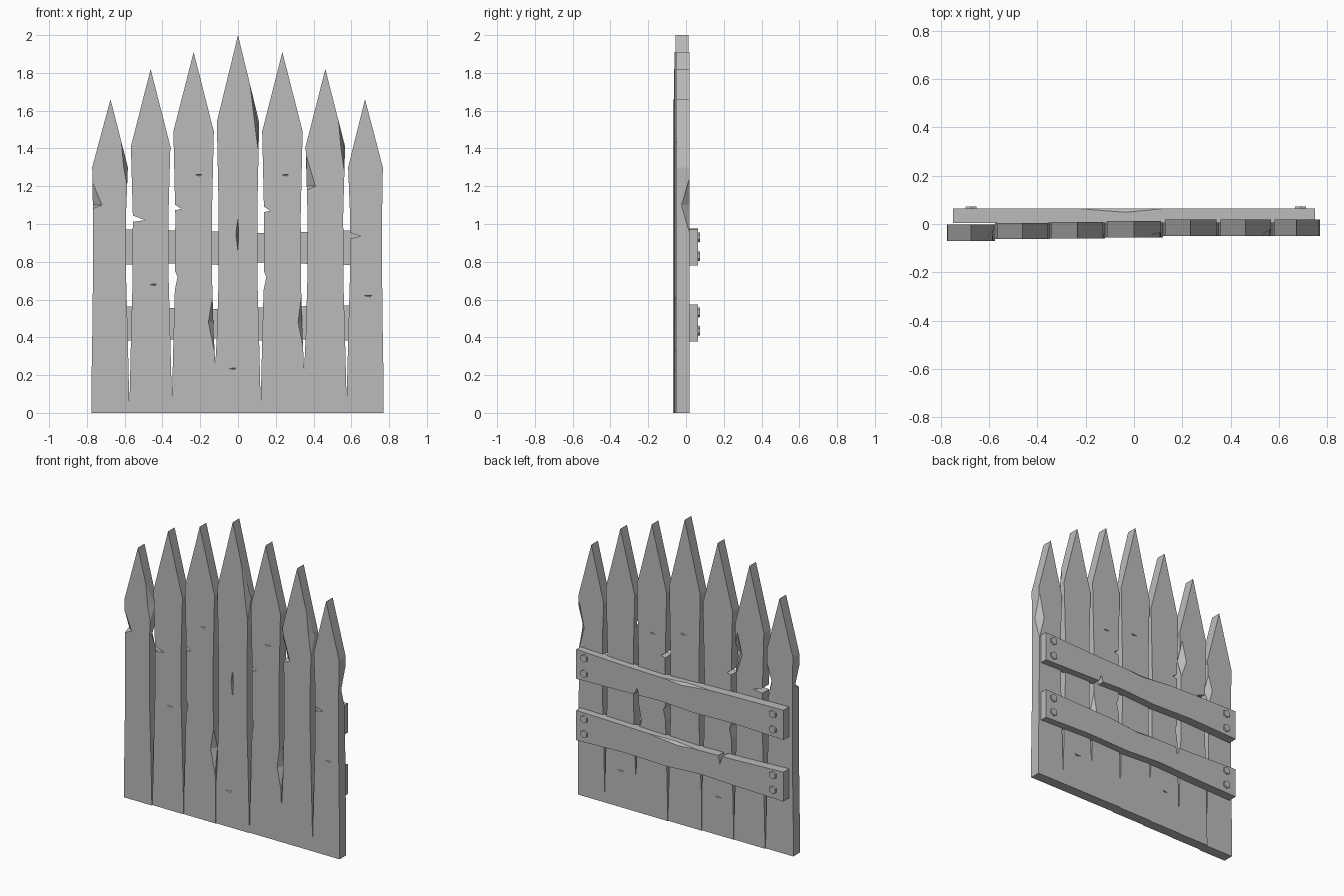
import bpy, bmesh
from math import pi
from mathutils import Matrix

if "Cube" in bpy.data.objects:
    bpy.data.objects.remove(bpy.data.objects["Cube"])

GREY = (0.5, 0.5, 0.5, 1)
wood = bpy.data.materials.new("weathered grey")
wood.use_nodes = True
wood.diffuse_color = GREY
wood.node_tree.nodes["Principled BSDF"].inputs["Base Color"].default_value = GREY


def finish(bm, name):
    bmesh.ops.recalc_face_normals(bm, faces=bm.faces)
    mesh = bpy.data.meshes.new(name)
    bm.to_mesh(mesh)
    bm.free()
    mesh.materials.append(wood)
    obj = bpy.data.objects.new(name, mesh)
    bpy.context.collection.objects.link(obj)
    return obj


def board(name, outline, front, back):
    """Extrude an (x, z) outline from front to back."""
    bm = bmesh.new()
    face = bm.faces.new([bm.verts.new((x, front, z)) for x, z in outline])
    new = bmesh.ops.extrude_face_region(bm, geom=[face])["geom"]
    verts = [v for v in new if isinstance(v, bmesh.types.BMVert)]
    bmesh.ops.translate(bm, verts=verts, vec=(0, back - front, 0))
    return finish(bm, name)


def carve(obj, points):
    """Cut the convex hull of some points out of a board."""
    bm = bmesh.new()
    for p in points:
        bm.verts.new(p)
    bmesh.ops.convex_hull(bm, input=bm.verts)
    cutter = finish(bm, "cutter")
    cutter.hide_render = True
    mod = obj.modifiers.new("carve", 'BOOLEAN')
    mod.object = cutter
    mod.solver = 'EXACT'
    bpy.context.view_layer.objects.active = obj
    bpy.ops.object.modifier_apply(modifier=mod.name)
    bpy.data.meshes.remove(cutter.data)


def notch(obj, a, b, tip):
    """Triangular cut through the whole thickness."""
    carve(obj, [(x, y, z) for x, z in (a, b, tip) for y in (-0.2, 0.2)])


def chip(obj, face_y, inward, top, bottom, inner, depth=0.045):
    """Split-off corner along a long edge of the front or back face."""
    side = 1 if bottom[0] > inner[0] else -1
    edge = max(side * top[0], side * bottom[0]) * side
    carve(obj, [(top[0], face_y, top[1]), (bottom[0], face_y, bottom[1]),
                (inner[0], face_y, inner[1]),
                (edge, face_y + inward * depth, inner[1]),
                (edge + side * 0.04, face_y - inward * 0.04, inner[1])])


def dent(obj, face_y, inward, x, z, w=0.04, h=0.012):
    """Shallow gouge in a flat face."""
    out = face_y - inward * 0.01
    carve(obj, [(x - w, out, z), (x + w, out, z + h / 2), (x + w / 2, out, z - h),
                (x + w / 2, face_y + inward * 0.012, z)])


# Pointed planks, touching at the foot and parting higher up
joints = [-0.775, -0.575, -0.35, -0.12, 0.12, 0.35, 0.575, 0.77]
splits = [0.2, 0.03, 0.06, 0.26, 0.05, 0.22, 0.06, 0.2]
peaks = [1.66, 1.82, 1.91, 2.0, 1.91, 1.82, 1.66]
shoulders = [1.3, 1.41, 1.49, 1.54, 1.49, 1.41, 1.3]
fronts = [-0.07, -0.063, -0.06, -0.055, -0.05, -0.05, -0.05]
planks = []
for i, (peak, shoulder, front) in enumerate(zip(peaks, shoulders, fronts)):
    sides = []
    for j, s in ((i, 1), (i + 1, -1)):
        outer = 0.4 if j in (0, 7) else 1
        x = joints[j]
        sides.append([(x, 0), (x, splits[j])] + [
            (x + s * inset * outer, z) for inset, z in
            ((0.009, 0.42), (0.017, 0.7), (0.018, 1.05), (0.008, shoulder))])
    left, right = sides
    tip = (joints[i] + joints[i + 1]) / 2
    planks.append(board(f"plank_{i + 1}", left + [(tip, peak)] + right[::-1],
                        front, front + 0.068))

# Splinter notches running in from the plank edges
for i, x, z, tip_x, tip_z in ((1, -0.57, 1.03, -0.49, 1.02), (2, -0.345, 1.09, -0.3, 1.08),
                              (4, 0.125, 1.08, 0.17, 1.07), (6, 0.575, 0.94, 0.65, 0.935),
                              (2, -0.345, 0.69, -0.32, 0.72), (4, 0.125, 0.69, 0.15, 0.72)):
    h = 0.02 if tip_z > 0.8 else 0.09
    notch(planks[i], (x, z + h), (x, z - h), (tip_x, tip_z))

# Split-off corners on the front
for i, top, bottom, inner in (
        (0, (-0.62, 1.46), (-0.583, 1.18), (-0.605, 1.3)),
        (0, (-0.77, 1.22), (-0.772, 1.08), (-0.72, 1.1)),
        (3, (0.06, 1.77), (0.105, 1.4), (0.09, 1.52)),
        (5, (0.53, 1.57), (0.562, 1.28), (0.545, 1.4)),
        (5, (0.362, 1.36), (0.366, 1.18), (0.41, 1.2)),
        (2, (-0.134, 0.62), (-0.124, 0.32), (-0.157, 0.48)),
        (4, (0.336, 0.62), (0.346, 0.34), (0.318, 0.48))):
    chip(planks[i], fronts[i], 1, top, bottom, inner)

# Split-off corners on the back
for i, top, bottom, inner in (
        (6, (0.762, 1.27), (0.762, 0.95), (0.725, 1.1)),
        (1, (-0.375, 1.36), (-0.37, 1.1), (-0.41, 1.22)),
        (4, (0.336, 0.74), (0.346, 0.5), (0.31, 0.6)),
        (0, (-0.59, 1.2), (-0.59, 0.98), (-0.62, 1.1))):
    chip(planks[i], fronts[i] + 0.068, -1, top, bottom, inner)

# Long crack in the middle plank and small gouges
carve(planks[3], [(0, -0.07, 1.07), (0, -0.07, 0.81), (-0.017, -0.07, 0.95),
                  (0.004, -0.07, 0.95), (0, -0.02, 0.95)])
for i, x, z in ((2, -0.22, 1.26), (4, 0.24, 1.26), (1, -0.46, 0.68),
                (6, 0.68, 0.62), (3, -0.04, 0.235)):
    dent(planks[i], fronts[i], 1, x, z)
for i, x, z in ((4, 0.22, 1.2), (2, -0.25, 0.25), (5, 0.45, 0.24), (3, 0, 1.25)):
    dent(planks[i], fronts[i] + 0.068, -1, x, z)

# Two warped cross rails on the back
stations = [-0.75, -0.4, -0.1, 0.15, 0.4, 0.75]
low = [0, 0.012, 0.004, 0.018, 0.008, 0]
high = [0.195, 0.188, 0.18, 0.172, 0.178, 0.192]
rails = []
for name, base, flip in (("upper_rail", 0.78, 1), ("lower_rail", 0.378, -1)):
    outline = [(flip * x, base + z) for x, z in zip(stations, low)]
    outline += [(flip * x, base + z) for x, z in zip(stations[::-1], high[::-1])]
    rails.append(board(name, outline, 0.005, 0.064))
    top = base + 0.185
    carve(rails[-1], [(-0.4 * flip, 0.07, top + 0.01), (0.35 * flip, 0.07, top),
                      (-0.05 * flip, 0.038, top + 0.004), (0, 0.07, top - 0.03),
                      (0, 0.08, top + 0.04)])
notch(rails[0], (0.29, 0.77), (0.34, 0.77), (0.31, 0.835))
notch(rails[1], (-0.315, 0.58), (-0.27, 0.58), (-0.29, 0.5))

# Hexagonal bolt heads at the rail ends
for rail, heights in (("upper", (0.83, 0.93)), ("lower", (0.435, 0.532))):
    for end, x in (("right", -0.675), ("left", 0.69)):
        for level, z in zip(("bottom", "top"), heights):
            bm = bmesh.new()
            bmesh.ops.create_cone(bm, cap_ends=True, segments=6, radius1=0.029,
                                  radius2=0.025, depth=0.02, matrix=Matrix.Translation(
                                      (x, 0.063, z)) @ Matrix.Rotation(-pi / 2, 4, 'X'))
            finish(bm, f"{rail}_{end}_{level}_bolt")
